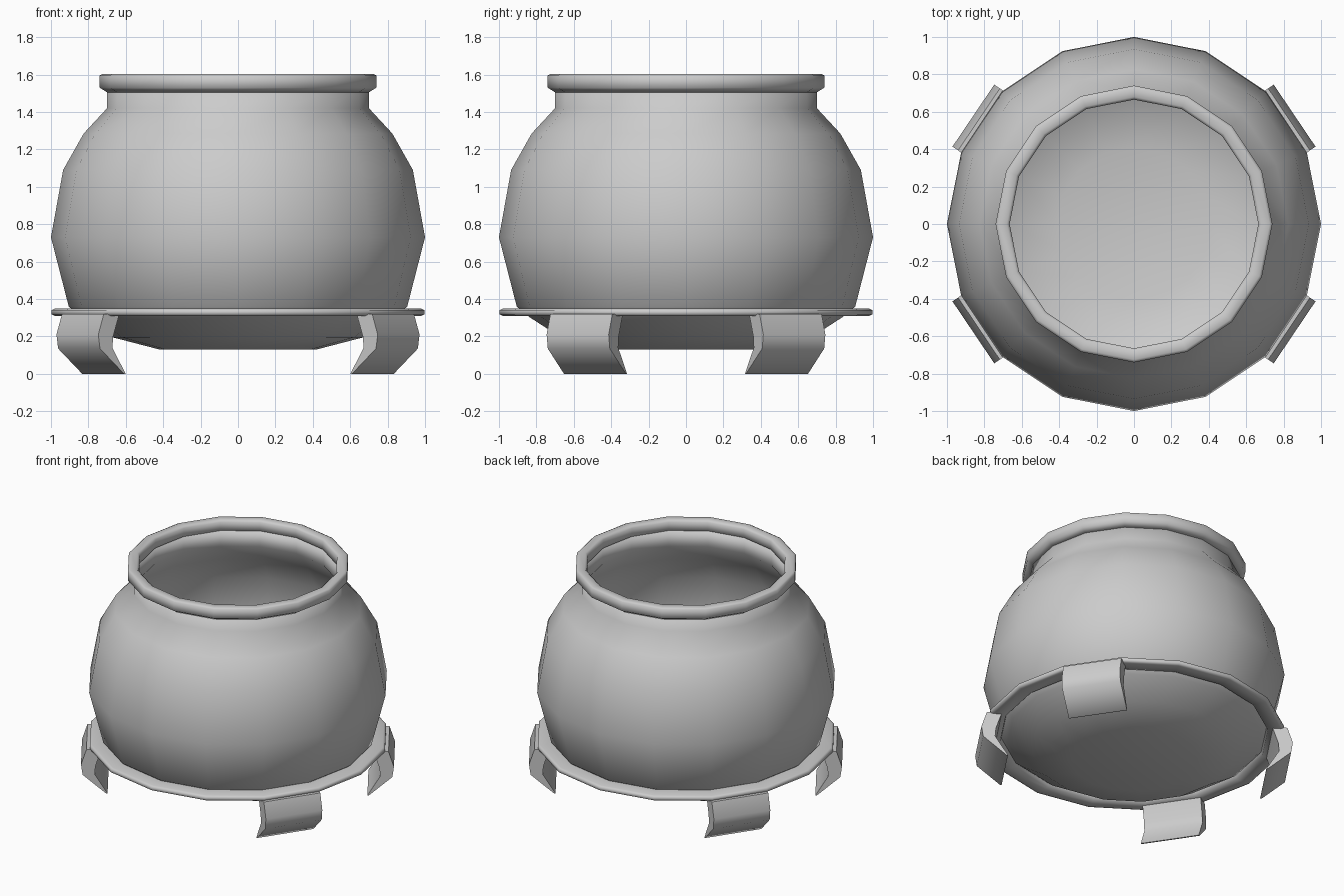
import bpy, bmesh, math

if "Cube" in bpy.data.objects:
    bpy.data.objects.remove(bpy.data.objects["Cube"])

SIDES = 16


def make_object(name, bm, angle):
    bmesh.ops.remove_doubles(bm, verts=bm.verts[:], dist=1e-5)
    bmesh.ops.recalc_face_normals(bm, faces=bm.faces[:])
    mesh = bpy.data.meshes.new(name)
    bm.to_mesh(mesh)
    bm.free()
    obj = bpy.data.objects.new(name, mesh)
    bpy.context.collection.objects.link(obj)
    bpy.ops.object.select_all(action='DESELECT')
    obj.select_set(True)
    bpy.context.view_layer.objects.active = obj
    bpy.ops.object.shade_smooth_by_angle(angle=math.radians(angle))
    return obj


def lathe(name, profile, closed=False, angle=100):
    """Revolve (radius, z) points about z."""
    bm = bmesh.new()
    verts = [bm.verts.new((r, 0, z)) for r, z in profile]
    pairs = list(zip(verts, verts[1:]))
    if closed:
        pairs.append((verts[-1], verts[0]))
    edges = [bm.edges.new(p) for p in pairs]
    bmesh.ops.spin(bm, geom=verts + edges, cent=(0, 0, 0), axis=(0, 0, 1),
                   angle=2 * math.pi, steps=SIDES, use_merge=True)
    return make_object(name, bm, angle)


def leg(name, angle):
    """Curved claw foot: a (radius, z) outline extruded sideways."""
    outline = [(0.90, 0.32), (1.0, 0.32), (1.036, 0.21), (1.025, 0.135),
               (0.870, 0.0), (0.860, 0.0), (0.945, 0.14), (0.94, 0.20)]
    half = 0.2
    c, s = math.cos(angle), math.sin(angle)
    bm = bmesh.new()
    a, b = [[bm.verts.new((r * c - w * s, r * s + w * c, z))
             for r, z in outline] for w in (-half, half)]
    bm.faces.new(a)
    bm.faces.new(b[::-1])
    n = len(outline)
    for i in range(n):
        j = (i + 1) % n
        bm.faces.new((a[i], b[i], b[j], a[j]))
    return make_object(name, bm, 65)


# Round body with a thin inner wall
outer = [(0, 0.13), (0.42, 0.13), (0.67, 0.195), (0.84, 0.305), (0.905, 0.36),
         (1.0, 0.73), (0.935, 1.09), (0.825, 1.285), (0.70, 1.42), (0.70, 1.53)]
inner = [(0.672, 1.53), (0.672, 1.41), (0.795, 1.26), (0.90, 1.08),
         (0.965, 0.73), (0.875, 0.375), (0.81, 0.33), (0.65, 0.225),
         (0.41, 0.165), (0, 0.165)]
lathe("pot_body", outer + inner)

# Rolled lip around the mouth
lathe("rim", [(0.665, 1.53), (0.70, 1.505), (0.74, 1.53), (0.74, 1.595),
              (0.725, 1.603), (0.68, 1.603), (0.665, 1.59)], closed=True)

# Flat band that the legs hang from
lathe("base_ring", [(0.89, 0.312), (0.98, 0.31), (0.996, 0.318), (0.996, 0.34),
                    (0.98, 0.348), (0.88, 0.348)], closed=True)

# Four legs, mirrored front/back and left/right
a = math.radians(34)
for side, ang in (("back_right", a), ("back_left", math.pi - a),
                  ("front_left", math.pi + a), ("front_right", -a)):
    leg(side + "_leg", ang)
